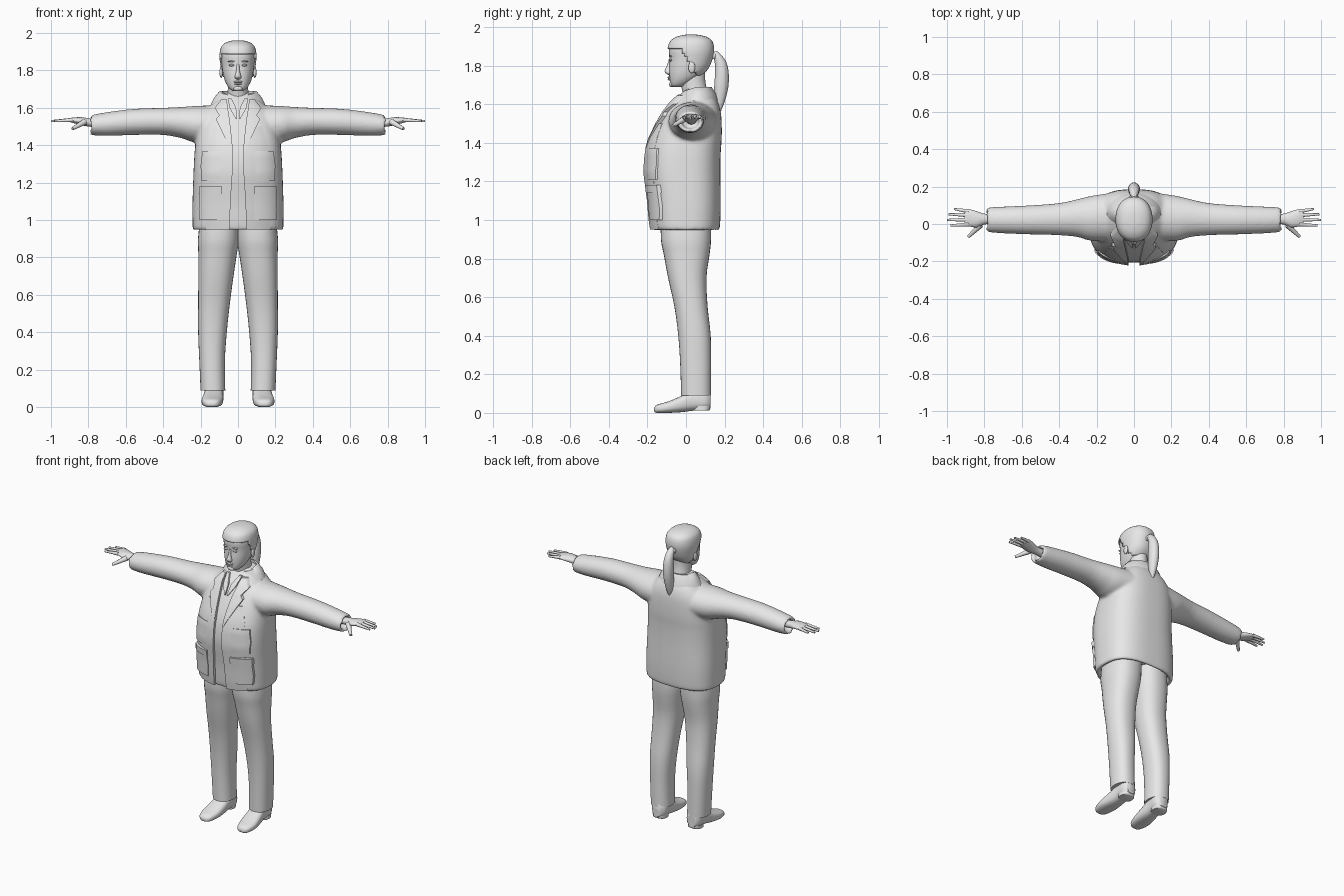
import bpy, bmesh, math
from mathutils import Vector

old = bpy.data.objects.get("Cube")
if old:
    bpy.data.objects.remove(old)

grey = bpy.data.materials.new("plain_grey")
grey.use_nodes = True
grey.diffuse_color = (0.8, 0.8, 0.8, 1)
grey.node_tree.nodes["Principled BSDF"].inputs["Base Color"].default_value = (0.8, 0.8, 0.8, 1)


def finish(name, bm, mirror=False, angle=50):
    """Turn a bmesh into a smooth-shaded object, mirrored over x if asked."""
    bmesh.ops.recalc_face_normals(bm, faces=bm.faces)
    mesh = bpy.data.meshes.new(name)
    bm.to_mesh(mesh)
    bm.free()
    mesh.materials.append(grey)
    ob = bpy.data.objects.new(name, mesh)
    bpy.context.collection.objects.link(ob)
    bpy.ops.object.select_all(action='DESELECT')
    ob.select_set(True)
    bpy.context.view_layer.objects.active = ob
    bpy.ops.object.shade_smooth_by_angle(angle=math.radians(angle))
    if mirror:
        mod = ob.modifiers.new("mirror", 'MIRROR')
        mod.use_mirror_merge = False
    return ob


def refine(rows, steps):
    """Catmull-Rom interpolation between the given rows."""
    out = []
    for i in range(len(rows) - 1):
        quad = [rows[max(i - 1, 0)], rows[i], rows[i + 1], rows[min(i + 2, len(rows) - 1)]]
        for s in range(steps):
            t = s / steps
            out.append([b + t / 2 * (c - a + t * (2*a - 5*b + 4*c - d + t * (3*(b - c) + d - a)))
                        for a, b, c, d in zip(*quad)])
    return out + [list(rows[-1])]


def loft(bm, rows, axis='z', power=2.0, segs=32, steps=3, sign=1):
    """Skin superellipse rings; a row is (position, a_min, a_max, b_min, b_max)."""
    rings = []
    for t, a0, a1, b0, b1 in refine(rows, steps):
        ring = []
        for k in range(segs):
            ang = math.tau * k / segs
            c, s = math.cos(ang), math.sin(ang)
            a = (a0 + a1) / 2 + (a1 - a0) / 2 * math.copysign(abs(c) ** (2 / power), c)
            b = (b0 + b1) / 2 + (b1 - b0) / 2 * math.copysign(abs(s) ** (2 / power), s)
            x, y, z = {'z': (a, b, t), 'x': (t, a, b), 'y': (a, t, b)}[axis]
            ring.append(bm.verts.new((x * sign, y, z)))
        rings.append(ring)
    for r, q in zip(rings, rings[1:]):
        for k in range(segs):
            n = (k + 1) % segs
            bm.faces.new((r[k], r[n], q[n], q[k]))
    bm.faces.new(rings[0])
    bm.faces.new(rings[-1])


def loft_part(name, rows, mirror=False, **options):
    bm = bmesh.new()
    loft(bm, rows, **options)
    return finish(name, bm, mirror)


def wide(rows):
    """Expand (z, half_width, y_front, y_back) to a full loft row."""
    return [(z, -w, w, f, b) for z, w, f, b in rows]


# Jacket: hollow hem, body and sleeves fused into one skin
body = wide([(0.95, .24, -.17, .172), (1.0, .243, -.178, .178), (1.1, .243, -.186, .18),
             (1.25, .238, -.205, .178), (1.35, .233, -.198, .18), (1.42, .226, -.178, .185),
             (1.5, .213, -.14, .185), (1.56, .19, -.105, .18), (1.61, .15, -.07, .165),
             (1.65, .105, -.03, .14), (1.68, .075, 0, .12)])
hem = wide([(1.0, .205, -.14, .145), (0.955, .215, -.147, .152)])
sleeve = [(.10, -.09, .17, 1.41, 1.615), (.23, -.09, .15, 1.415, 1.61), (.30, -.07, .133, 1.437, 1.605),
          (.40, -.06, .112, 1.455, 1.60), (.55, -.056, .10, 1.455, 1.595), (.70, -.05, .093, 1.45, 1.577),
          (.785, -.042, .087, 1.455, 1.56), (.78, -.025, .07, 1.47, 1.547), (.74, -.02, .065, 1.475, 1.54)]
TORSO_POWER = 2.7
bm = bmesh.new()
loft(bm, hem + body, power=TORSO_POWER, segs=64)
for side in (1, -1):
    loft(bm, sleeve, axis='x', sign=side)
jacket = finish("jacket", bm)
mod = jacket.modifiers.new("fuse", 'REMESH')
mod.mode = 'VOXEL'
mod.voxel_size = 0.01
mod.use_smooth_shade = True
mod = jacket.modifiers.new("soften", 'SMOOTH')
mod.factor = 0.5
mod.iterations = 5


def front(x, z):
    """Height of the jacket's front surface."""
    z = min(max(z, body[0][0]), body[-1][0])
    for r, q in zip(body, body[1:]):
        if z <= q[0]:
            t = (z - r[0]) / (q[0] - r[0])
            w, f, b = (r[i] + t * (q[i] - r[i]) for i in (2, 3, 4))
            inside = max(0, 1 - (abs(x) / w) ** TORSO_POWER) ** (1 / TORSO_POWER)
            return (f + b) / 2 - (b - f) / 2 * inside


def panel(name, rows, thick, fade=0, cols=8):
    """Raised cloth layer on the jacket front; a row is (z, x_inner, x_outer)."""
    lines = []
    for r, q in zip(rows, rows[1:]):
        lines += [[a + s / 4 * (b - a) for a, b in zip(r, q)] for s in range(4)]
    lines = [lines[0]] + lines + [rows[-1], rows[-1]]
    us = [0] + [i / cols for i in range(cols + 1)] + [1]
    bm = bmesh.new()
    grid = []
    for j, (z, x0, x1) in enumerate(lines):
        grid.append([])
        for i, u in enumerate(us):
            edge = i in (0, len(us) - 1) or j in (0, len(lines) - 1)
            x = x0 + u * (x1 - x0)
            lift = -0.015 if edge else thick * (1 - fade * u)
            grid[-1].append(bm.verts.new((x, front(x, z) - lift, z)))
    for r, q in zip(grid, grid[1:]):
        for i in range(len(us) - 1):
            bm.faces.new((r[i], r[i + 1], q[i + 1], q[i]))
    finish(name, bm, mirror=True, angle=40)


# Layers on the jacket front
panel("front_opening", [(.95, .045, .17), (1.1, .04, .17), (1.25, .03, .17), (1.4, .03, .16),
                        (1.5, .04, .13)], .017, fade=.9)
panel("lower_pocket", [(1.0, .09, .205), (1.06, .085, .21), (1.15, .09, .205)], .016)
panel("pocket_flap", [(1.14, .085, .21), (1.18, .085, .208)], .021)
panel("chest_pocket", [(1.21, .09, .195), (1.29, .085, .2), (1.37, .09, .19)], .01)
panel("lapel", [(1.37, .03, .036), (1.46, .036, .08), (1.54, .045, .118), (1.56, .048, .1),
                (1.6, .055, .125), (1.645, .06, .09)], .02)
panel("shirt_collar", [(1.54, .006, .012), (1.6, .01, .045), (1.65, .035, .055)], .013)

# Turned-down collar, open at the throat
bm = bmesh.new()
rings = []
for z, w, f, b in [(1.62, .145, -.05, .165), (1.655, .128, -.035, .155), (1.69, .098, -.02, .132),
                   (1.69, .085, -.01, .122), (1.65, .08, 0, .12)]:
    ring = []
    for k in range(33):
        ang = math.radians(-62 + 304 * k / 32)
        s = math.sin(ang)
        ring.append(bm.verts.new((w * math.cos(ang), (f + b) / 2 + (b - f) / 2 * s, z - .025 * max(0, -s))))
    rings.append(ring)
for r, q in zip(rings, rings[1:]):
    for k in range(32):
        bm.faces.new((r[k], r[k + 1], q[k + 1], q[k]))
finish("jacket_collar", bm)

# Trousers and shoes
loft_part("trouser_leg", [(.09, .068, .2, -.025, .13), (.25, .07, .207, -.03, .13), (.4, .06, .213, -.04, .128),
                          (.55, .044, .213, -.06, .112), (.7, .024, .212, -.093, .106),
                          (.82, .006, .212, -.115, .122), (.9, -.006, .214, -.13, .13),
                          (1.02, -.006, .2, -.13, .13)], mirror=True, power=2.3)
loft_part("shoe", [(-.166, .125, .155, .008, .025), (-.15, .1, .18, 0, .042), (-.09, .082, .195, 0, .06),
                   (-.02, .078, .187, .004, .09), (.04, .08, .178, .012, .12), (.1, .078, .178, .015, .125),
                   (.128, .1, .16, .025, .11)], mirror=True, axis='y', power=2.6)
loft_part("shoe_heel", [(.012, .085, .175, .04, .12), (.018, .085, .175, .038, .125), (.035, .085, .175, .04, .127)],
          mirror=True, power=2.6)

# Hands: palm with tapered fingers and thumb
bm = bmesh.new()
loft(bm, [(.74, .0, .055, 1.495, 1.54), (.8, -.002, .055, 1.5, 1.545), (.84, -.018, .068, 1.508, 1.55),
          (.885, -.012, .08, 1.52, 1.548), (.905, -.005, .076, 1.526, 1.543)], axis='x', segs=20)


def finger(root, tip, radius):
    root, tip = Vector(root), Vector(tip)
    way = tip - root
    turn = way.to_track_quat('Z', 'Y').to_matrix().to_4x4()
    turn.translation = (root + tip) / 2
    bmesh.ops.create_cone(bm, cap_ends=True, segments=10, radius1=radius, radius2=radius * .5,
                          depth=way.length, matrix=turn)


for y, reach, spread in [(-.002, .982, -.008), (.023, 1.0, .022), (.047, .992, .052), (.068, .962, .08)]:
    finger((.885, y, 1.535), (reach, spread, 1.529), .0115)
finger((.82, -.005, 1.525), (.885, -.068, 1.488), .017)
finish("hand", bm, mirror=True)

# Neck and head
loft_part("neck", wide([(1.58, .075, -.01, .13), (1.66, .058, -.018, .112), (1.72, .054, -.03, .1),
                        (1.78, .054, -.03, .1)]))
skull = [(1.69, .025, -.073, -.02), (1.702, .045, -.08, .01), (1.735, .066, -.086, .06),
         (1.78, .08, -.088, .105), (1.83, .087, -.085, .128), (1.88, .091, -.089, .138),
         (1.915, .083, -.076, .13), (1.938, .062, -.048, .105), (1.95, .03, -.01, .065), (1.953, .004, .02, .03)]
loft_part("head", wide(skull), power=2.2)

# Hair shell: a grown skull with the face area cut away
bm = bmesh.new()
grow = .008
loft(bm, wide([(z + grow * (z > 1.9), w + grow, f - grow, b + grow) for z, w, f, b in skull]),
     power=2.2, segs=56, steps=6)
face_area = []
for f in bm.faces:
    c = f.calc_center_median()
    drop = 1.885 - c.z
    if drop > 0 and (c.y < .6 * drop - .025 or c.z < 1.75):
        face_area.append(f)
bmesh.ops.delete(bm, geom=face_area, context='FACES')
hair = finish("hair", bm)
mod = hair.modifiers.new("thickness", 'SOLIDIFY')
mod.thickness = .008

loft_part("ponytail", wide([(1.55, .004, .166, .174), (1.6, .02, .152, .196), (1.68, .03, .146, .218),
                            (1.75, .032, .15, .222), (1.81, .028, .15, .212), (1.85, .022, .138, .188),
                            (1.872, .01, .135, .165)]), segs=20)
loft_part("hair_tie", wide([(1.835, .018, .12, .16), (1.85, .024, .12, .165), (1.865, .018, .12, .16)]), segs=16)

# Face details
loft_part("nose", wide([(1.752, .008, -.093, -.07), (1.762, .018, -.107, -.07), (1.775, .015, -.11, -.07),
                        (1.8, .009, -.099, -.07), (1.835, .007, -.088, -.07)]), segs=16)


def blob(name, centre, size, mirror=False):
    bm = bmesh.new()
    bmesh.ops.create_uvsphere(bm, u_segments=16, v_segments=10, radius=1)
    bmesh.ops.scale(bm, vec=size, verts=bm.verts)
    bmesh.ops.translate(bm, vec=centre, verts=bm.verts)
    finish(name, bm, mirror)


blob("upper_lip", (0, -.086, 1.739), (.024, .01, .006))
blob("lower_lip", (0, -.085, 1.729), (.02, .01, .006))
blob("chin", (0, -.075, 1.703), (.024, .014, .014))
blob("eye", (.034, -.08, 1.828), (.015, .008, .006), mirror=True)
blob("eyebrow", (.035, -.08, 1.848), (.02, .009, .004), mirror=True)
blob("ear", (.09, .03, 1.79), (.009, .018, .03), mirror=True)
